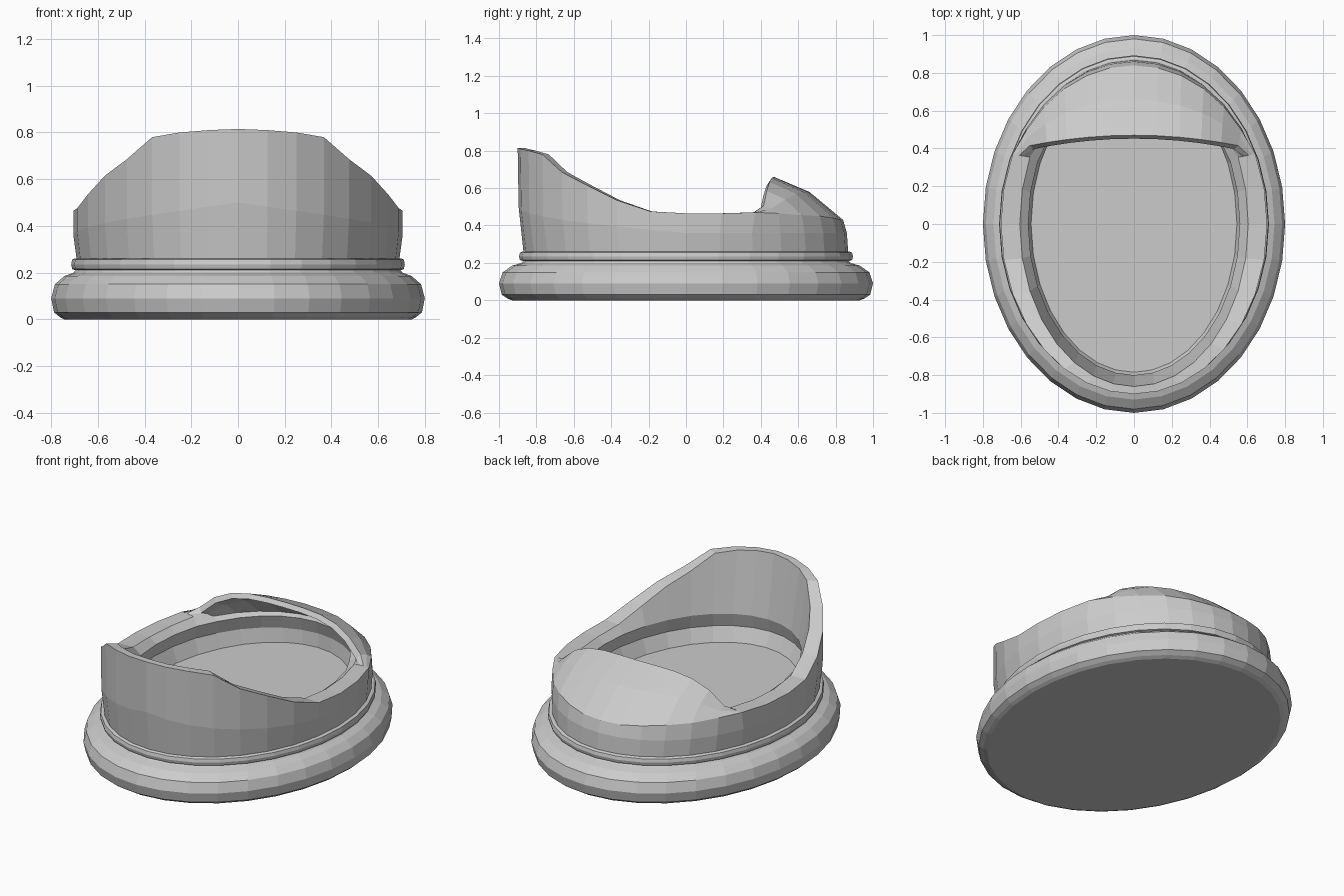
import bpy, bmesh
from math import sin, cos, radians
from mathutils import Vector

if "Cube" in bpy.data.objects:
    bpy.data.objects.remove(bpy.data.objects["Cube"], do_unlink=True)

SEG = 32
grey = bpy.data.materials.new("plain_grey")
grey.use_nodes = True
COLOUR = (0.6, 0.6, 0.6, 1)
grey.diffuse_color = COLOUR
grey.node_tree.nodes["Principled BSDF"].inputs["Base Color"].default_value = COLOUR


def skin(name, columns):
    """Closed solid from a ring of equal columns, capped at both ends."""
    bm = bmesh.new()
    grid = [[bm.verts.new(p) for p in col] for col in columns]
    for i, a in enumerate(grid):
        b = grid[(i + 1) % len(grid)]
        for j in range(len(a) - 1):
            bm.faces.new((a[j], b[j], b[j + 1], a[j + 1]))
    bm.faces.new([col[0] for col in grid])
    bm.faces.new([col[-1] for col in grid])
    bmesh.ops.recalc_face_normals(bm, faces=bm.faces[:])
    mesh = bpy.data.meshes.new(name)
    bm.to_mesh(mesh)
    bm.free()
    mesh.materials.append(grey)
    obj = bpy.data.objects.new(name, mesh)
    bpy.context.collection.objects.link(obj)
    return obj


def oval(step, rx, ry, z, crowd=0):
    """Point on an oval, counted in steps from the front; crowd gathers steps at the ends."""
    a = radians(360 / SEG * step)
    a -= radians(crowd) * sin(2 * a)
    return Vector((rx * sin(a), -ry * cos(a), z))


# Oval sole and the small ring above it: (scale, height)
base_profile = [(.93, 0), (.955, .01), (.985, .03), (1, .09), (.98, .15),
                (.93, .185), (.88, .20), (.87, .21), (.888, .215),
                (.893, .235), (.888, .255), (.875, .26), (.84, .26),
                (.84, .1)]
skin("oval_base", [[oval(i, .8 * s, s, z) for s, z in base_profile]
                   for i in range(SEG)])

# Rim heights from the front round to the back
rim = [.815, .81, .80, .78, .685, .615, .535, .475, .465, .465, .47,
       .465, .455, .45, .44, .43, .43]
HOOD_START = 11


def body_column(i):
    def ring(rx, ry, z):
        return oval(i, rx, ry, z, 2.5)

    n = min(i, SEG - i)
    z = rim[n]
    hooded = n >= HOOD_START
    mid_z = .36 + .14 * max(0, 1 - n / 8)
    outer = ring(.705, .84 if hooded else .9, z)
    inner = ring(.605, .77 if hooded else .86, .45 if hooded else z)
    if hooded:
        # hood sweeps forward to an arched front edge that dips at the sides
        x = outer.x * .97
        edge = Vector((x, .47 - .18 * x * x, .66 - 1.65 * x ** 4))
        under = edge + Vector((-.04 * x, -.018, -.025))
        swell = .15 * (edge.z - outer.z)
        crown = outer.lerp(edge, .5) + Vector((0, .005, swell))
        lining = inner.lerp(under, .5) + Vector((0, 0, swell))
        middle = [crown, edge, under, lining]
    else:
        middle = [outer.lerp(inner, t) for t in (.2, .4, .6, .8)]
    return [ring(.66, .82, .1),
            ring(.69, .868, .25),
            ring(.705, .86 if n > 8 else .895, mid_z),
            outer, *middle, inner,
            ring(.56, .76 if hooded else .80, .43),     # padded lip
            ring(.585, .79 if hooded else .825, .345),  # groove
            ring(.545, .785, .26)]                      # floor edge


skin("hooded_shell", [body_column(i) for i in range(SEG)])
